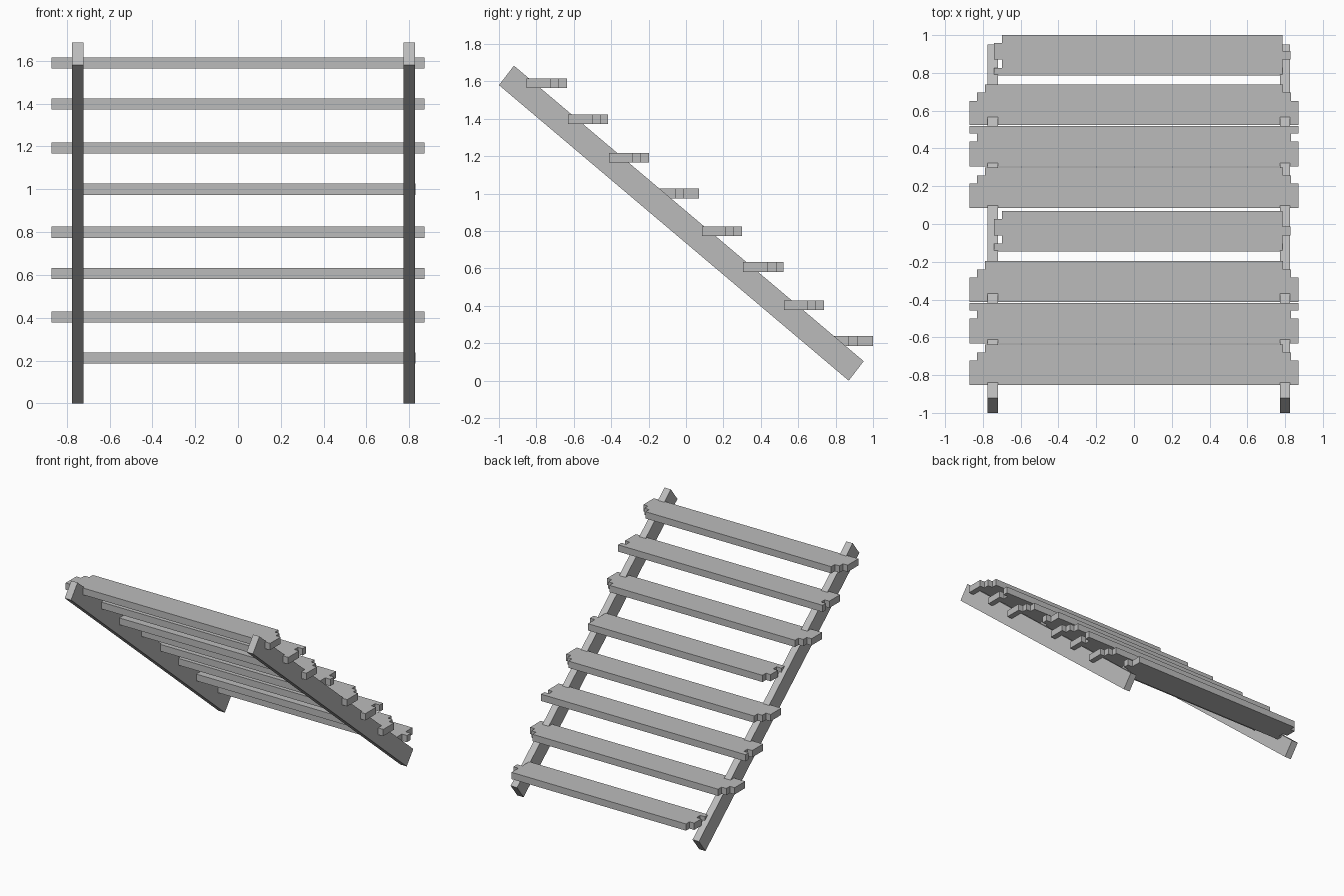
import bpy, bmesh

cube = bpy.data.objects.get("Cube")
if cube:
    bpy.data.objects.remove(cube, do_unlink=True)

grey = bpy.data.materials.new("plain_grey")
grey.use_nodes = True
colour = (0.5, 0.5, 0.5, 1)
grey.diffuse_color = colour
grey.node_tree.nodes["Principled BSDF"].inputs["Base Color"].default_value = colour


def prism(name, outline, offset):
    """Extrude a closed outline along an offset vector."""
    bm = bmesh.new()
    face = bm.faces.new([bm.verts.new(p) for p in outline])
    ext = bmesh.ops.extrude_face_region(bm, geom=[face])
    moved = [v for v in ext["geom"] if isinstance(v, bmesh.types.BMVert)]
    bmesh.ops.translate(bm, verts=moved, vec=offset)
    bmesh.ops.recalc_face_normals(bm, faces=bm.faces)
    mesh = bpy.data.meshes.new(name)
    bm.to_mesh(mesh)
    bm.free()
    mesh.materials.append(grey)
    bpy.context.collection.objects.link(bpy.data.objects.new(name, mesh))


# Sloping side rails
RAIL = [(-1, 1.58), (-0.92, 1.684), (0.95, 0.104), (0.87, 0)]
for name, x in (("right_rail", -0.775), ("left_rail", 0.773)):
    prism(name, [(x, y, z) for y, z in RAIL], (0.054, 0, 0))

# Ragged plank ends: (half length, depth from the back edge where it stops)
DEPTH, THICK = 0.215, 0.052
STEPPED = [(0.79, 0.043), (0.83, 0.086), (0.87, DEPTH)]
NOTCHED = [(0.87, 0.04), (0.83, 0.083), (0.87, DEPTH)]
SHORT_RIGHT = [(0.70, 0.043), (0.74, 0.13), (0.70, 0.173), (0.74, DEPTH)]
SHORT_LEFT = [(0.785, 0.083), (0.828, 0.13), (0.785, DEPTH)]


def end_points(bands, side, back):
    points, start = [], 0
    for x, stop in bands:
        points += [(side * x, back - start), (side * x, back - stop)]
        start = stop
    return points


# Treads, lowest first: back edge, underside height, right and left ends
TREADS = [
    (1.0, 0.186, SHORT_RIGHT, SHORT_LEFT),
    (0.738, 0.377, STEPPED, STEPPED),
    (0.52, 0.581, NOTCHED, NOTCHED),
    (0.30, 0.773, STEPPED, STEPPED),
    (0.07, 0.974, SHORT_RIGHT, SHORT_LEFT),
    (-0.197, 1.166, STEPPED, STEPPED),
    (-0.417, 1.372, NOTCHED, NOTCHED),
    (-0.637, 1.564, STEPPED, STEPPED),
]
for i, (back, z, right, left) in enumerate(TREADS, 1):
    outline = end_points(right, -1, back) + end_points(left, 1, back)[::-1]
    prism(f"tread_{i}", [(x, y, z) for x, y in outline], (0, 0, THICK))
